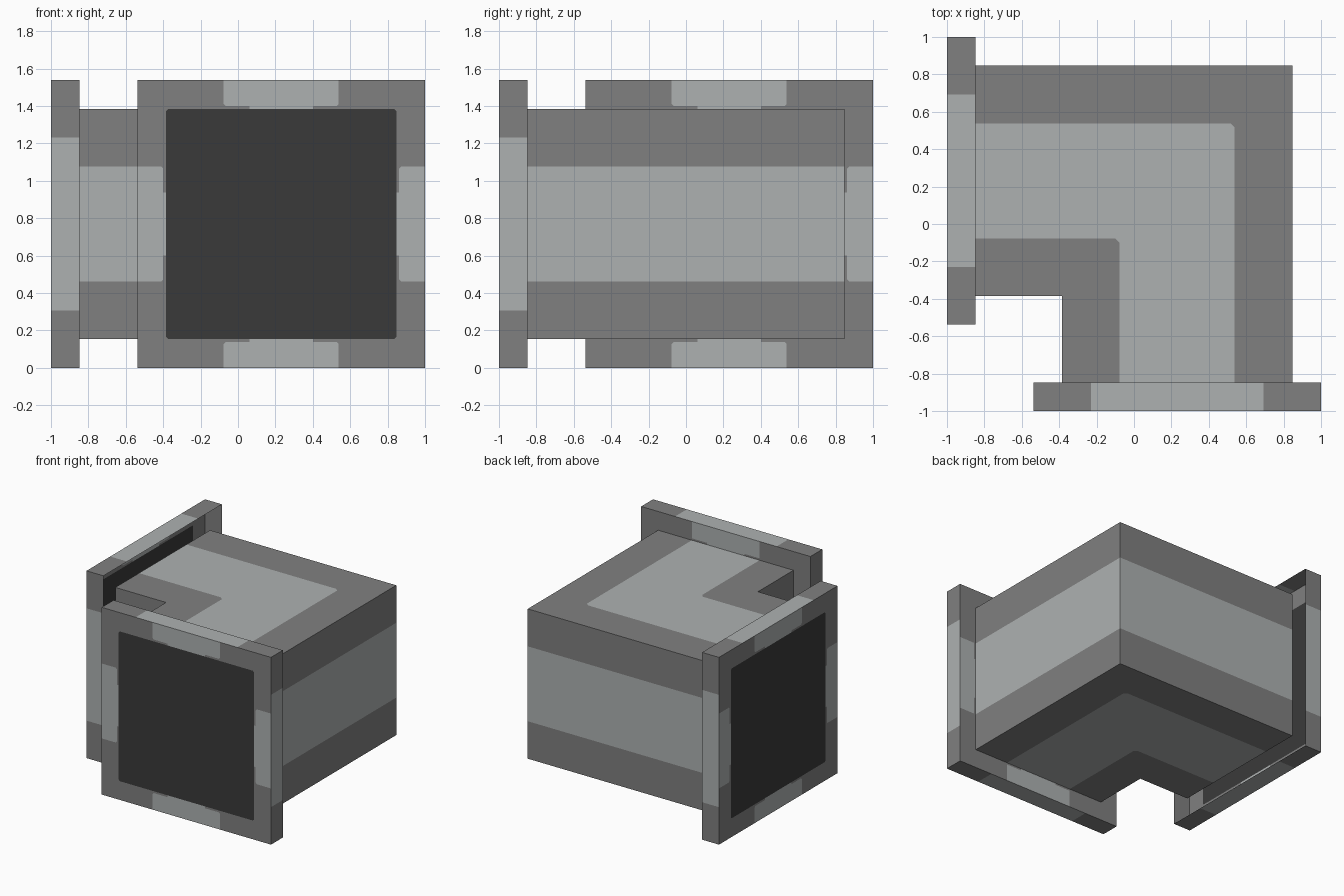
import bpy, bmesh
from mathutils import Vector

if "Cube" in bpy.data.objects:
    bpy.data.objects.remove(bpy.data.objects["Cube"])

U = 1 / 13            # modelling unit: the whole model is 26 units long
MID, LIGHT, DARK = 0, 1, 2


def material(name, r, g, b):
    m = bpy.data.materials.new(name)
    m.diffuse_color = (r, g, b, 1)
    m.use_nodes = True
    m.node_tree.nodes["Principled BSDF"].inputs["Base Color"].default_value = m.diffuse_color
    return m


MATS = [material("mid grey", 0.216, 0.216, 0.216),
        material("light grey", 0.423, 0.442, 0.442),
        material("dark opening", 0.042, 0.042, 0.042)]


def cut(bm, axis, values):
    """Slice the whole mesh at the given positions along one axis."""
    no = Vector((0, 0, 0))
    no[axis] = 1
    for v in values:
        bmesh.ops.bisect_plane(bm, geom=bm.verts[:] + bm.edges[:] + bm.faces[:],
                               dist=1e-5, plane_co=no * v, plane_no=no)


def chamfer(bm, points, offset):
    """Clip the colour corners lying at the given points."""
    pts = [Vector(p) for p in points]
    verts = [v for v in bm.verts if any((v.co - p).length < 0.01 for p in pts)]
    bmesh.ops.bevel(bm, geom=verts, offset=offset, offset_type='OFFSET',
                    segments=1, profile=0.5, affect='VERTICES', clamp_overlap=True)


def paint(bm, rule):
    bm.normal_update()
    for f in bm.faces:
        f.material_index = rule(f.calc_center_bounds(), f.normal)


def finish(bm, name):
    bmesh.ops.scale(bm, vec=(U, U, U), verts=bm.verts)
    me = bpy.data.meshes.new(name)
    bm.to_mesh(me)
    bm.free()
    for m in MATS:
        me.materials.append(m)
    ob = bpy.data.objects.new(name, me)
    bpy.context.collection.objects.link(ob)
    return ob


# Elbow duct: L profile pulled upward, with a light band around it
def duct():
    bm = bmesh.new()
    profile = [(-11, -5), (-5, -5), (-5, -11), (11, -11), (11, 11), (-11, 11)]
    base = bm.faces.new([bm.verts.new((x, y, 2)) for x, y in profile])
    top = bmesh.ops.extrude_face_region(bm, geom=[base], use_keep_orig=True)
    bmesh.ops.translate(bm, vec=(0, 0, 16),
                        verts=[g for g in top["geom"] if isinstance(g, bmesh.types.BMVert)])
    bmesh.ops.recalc_face_normals(bm, faces=bm.faces)
    # open both ends
    ends = [f for f in bm.faces
            if min(f.calc_center_median().x, f.calc_center_median().y) < -10.9]
    bmesh.ops.delete(bm, geom=ends, context='FACES')
    cut(bm, 0, (-1, 7))
    cut(bm, 1, (-1, 7))
    cut(bm, 2, (6, 14))
    chamfer(bm, [(c, c, z) for c in (-1, 7) for z in (2, 18)], 0.3)

    def rule(c, n):
        if abs(n.z) < 0.5:
            return LIGHT if abs(c.z - 10) < 4 else MID
        return LIGHT if -1.01 < max(c.x, c.y) < 6.99 else MID
    paint(bm, rule)
    finish(bm, "elbow_duct")


# Square end flange with a dark opening and light patches on its frame
def flange(name, on_left):
    bm = bmesh.new()
    bmesh.ops.create_cube(bm, size=1)
    bmesh.ops.scale(bm, vec=(20, 2, 20), verts=bm.verts)
    lines = [s * v for v in (2.2, 4, 6, 8, 8.2) for s in (-1, 1)]
    cut(bm, 0, lines)
    cut(bm, 2, lines)
    signs = [(a, b) for a in (-1, 1) for b in (-1, 1)]
    corners = [(a * u, -1, b * v) for a, b in signs
               for u, v in ((8, 8), (4, 8.2), (8.2, 4))]
    chamfer(bm, corners, 0.15)

    def rule(c, n):
        u, v = abs(c.x), abs(c.z)
        if abs(n.y) < 0.5:                          # rim
            return LIGHT if (u if abs(n.z) > 0.5 else v) < 6 else MID
        far, near = max(u, v), min(u, v)
        if far < 7.99:
            return DARK if n.y < 0 else MID
        return LIGHT if near < (2.2 if far < 8.19 else 3.99) else MID
    paint(bm, rule)
    if on_left:                                     # this one is hollow behind
        bmesh.ops.delete(bm, geom=[f for f in bm.faces if f.normal.y > 0.5],
                         context='FACES')
    bmesh.ops.translate(bm, vec=(3, -12, 10), verts=bm.verts)
    if on_left:                                     # mirror across the diagonal
        for v in bm.verts:
            v.co.x, v.co.y = v.co.y, v.co.x
        bmesh.ops.reverse_faces(bm, faces=bm.faces)
    finish(bm, name)


duct()
flange("front_flange", False)
flange("left_flange", True)
